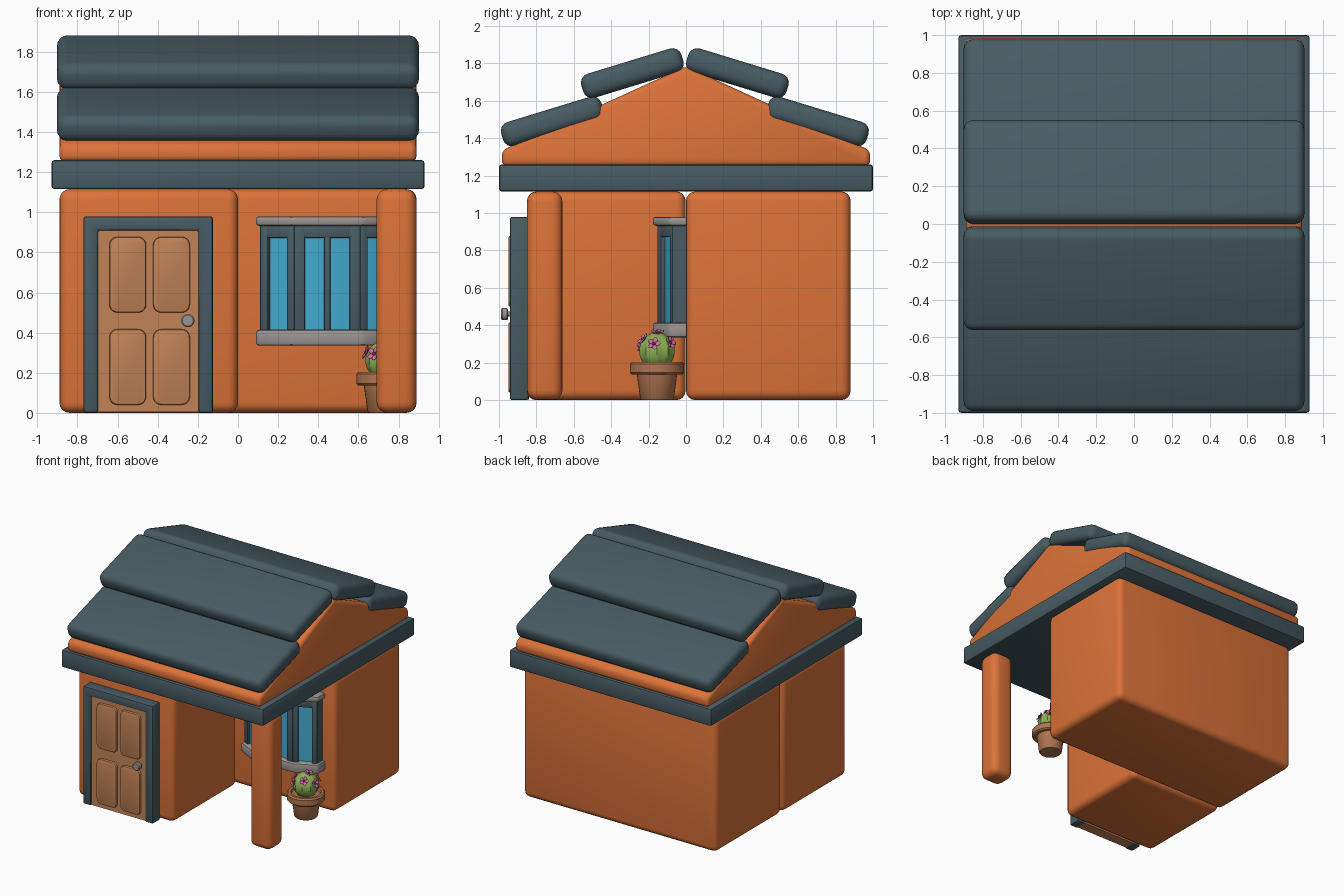
import bpy, bmesh, math
from mathutils import Vector, Matrix

if "Cube" in bpy.data.objects:
    bpy.data.objects.remove(bpy.data.objects["Cube"])


def material(name, r, g, b):
    m = bpy.data.materials.new(name)
    m.diffuse_color = (r, g, b, 1)
    m.use_nodes = True
    m.node_tree.nodes["Principled BSDF"].inputs["Base Color"].default_value = m.diffuse_color
    return m


ORANGE = material("orange_wall", 0.72, 0.17, 0.04)
SLATE = material("slate", 0.065, 0.107, 0.127)
WOOD = material("door_wood", 0.55, 0.23, 0.095)
STONE = material("grey_stone", 0.33, 0.30, 0.29)
GLASS = material("blue_glass", 0.055, 0.40, 0.62)
CLAY = material("pot_clay", 0.44, 0.18, 0.08)
GREEN = material("cactus_green", 0.26, 0.44, 0.09)
PINK = material("petal_pink", 0.65, 0.17, 0.36)
PLUM = material("flower_plum", 0.18, 0.03, 0.08)


def finish(name, bm, mats, bevel=0, segs=3):
    bmesh.ops.recalc_face_normals(bm, faces=bm.faces)
    me = bpy.data.meshes.new(name)
    bm.to_mesh(me)
    bm.free()
    for m in mats:
        me.materials.append(m)
    ob = bpy.data.objects.new(name, me)
    bpy.context.collection.objects.link(ob)
    bpy.ops.object.select_all(action='DESELECT')
    ob.select_set(True)
    bpy.context.view_layer.objects.active = ob
    if bevel:
        mod = ob.modifiers.new("round", 'BEVEL')
        mod.width, mod.segments = bevel, segs
        mod.limit_method = 'ANGLE'
        mod.angle_limit = math.radians(20)
        bpy.ops.object.modifier_apply(modifier="round")
    bpy.ops.object.shade_smooth_by_angle(angle=math.radians(35))
    return ob


def box(name, x, y, z, mat, bevel=0, segs=3, tilt=None):
    """Box from (low, high) ranges; tilt is an optional rotation about its centre."""
    bm = bmesh.new()
    c = Vector([(a[0] + a[1]) / 2 for a in (x, y, z)])
    s = [a[1] - a[0] for a in (x, y, z)]
    bmesh.ops.create_cube(bm, size=1)
    bm.transform(Matrix.Translation(c) @ (tilt or Matrix()) @ Matrix.Diagonal((*s, 1)))
    return finish(name, bm, [mat], bevel, segs)


def prism(name, pts, lo, hi, place, mat, bevel=0, segs=3):
    """Extrude a 2D outline from lo to hi; place(a, b, d) gives the 3D point."""
    bm = bmesh.new()
    rings = [[bm.verts.new(place(a, b, d)) for a, b in pts] for d in (lo, hi)]
    n = len(pts)
    bm.faces.new(rings[0])
    bm.faces.new(rings[1])
    for i in range(n):
        j = (i + 1) % n
        bm.faces.new((rings[0][i], rings[0][j], rings[1][j], rings[1][i]))
    return finish(name, bm, [mat], bevel, segs)


def lathe(name, prof, mat, matrix, n=24):
    """Revolve an (r, z) profile that starts and ends on the axis."""
    bm = bmesh.new()
    vs = [bm.verts.new((r, 0, z)) for r, z in prof]
    es = [bm.edges.new(p) for p in zip(vs, vs[1:])]
    bmesh.ops.spin(bm, geom=vs + es, axis=(0, 0, 1), cent=(0, 0, 0), angle=math.tau, steps=n)
    bmesh.ops.remove_doubles(bm, verts=bm.verts, dist=1e-4)
    bm.transform(matrix)
    return finish(name, bm, [mat])


def plan(a, b, d): return (a, b, d)
def side(a, b, d): return (d, a, b)
def front(a, b, d): return (a, d, b)


# House body: back block, entrance block, porch pillar
box("back_block", (-.89, .89), (0, .88), (0, 1.115), ORANGE, .05, 4)
box("entrance_block", (-.89, 0), (-.85, -.002), (0, 1.115), ORANGE, .05, 4)
box("porch_pillar", (.69, .89), (-.85, -.66), (0, 1.115), ORANGE, .055, 4)

# Eave slab and gable
box("eave_slab", (-.93, .93), (-1, 1), (1.115, 1.26), SLATE, .015, 2)
prism("gable", [(-.985, 1.25), (.985, 1.25), (.985, 1.335), (0, 1.785), (-.985, 1.335)],
      -.89, .89, side, ORANGE, .03)

# Roof: two overlapping rounded sheets per slope
for label, s, shift in (("front", -1, -.012), ("back", 1, 0)):
    for level, cy, cz in (("lower", .703, 1.49), ("upper", .275, 1.748)):
        y = s * cy + shift
        box(f"{label}_{level}_roof_sheet", (-.902, .902), (y - .28, y + .28),
            (cz - .067, cz + .067), SLATE, .05, 4,
            Matrix.Rotation(math.radians(-17 * s), 4, 'X'))

# Door: frame, leaf, four raised panels, knob
prism("door_frame", [(-.77, 0), (-.77, .98), (-.125, .98), (-.125, 0),
                     (-.198, 0), (-.198, .91), (-.698, .91), (-.698, 0)],
      -.942, -.84, front, SLATE, .012, 2)
box("door_leaf", (-.70, -.196), (-.93, -.84), (.004, .912), WOOD)
for x in (-.641, -.423):
    for z in (.04, .5):
        bm = bmesh.new()
        bmesh.ops.create_cube(bm, size=1)
        bm.transform(Matrix.Translation((x + .0915, -.925, z + .1885))
                     @ Matrix.Diagonal((.183, .05, .377, 1)))
        # round the outline, then soften the front rim
        es = [e for e in bm.edges if abs(e.verts[0].co.y - e.verts[1].co.y) > .01]
        bmesh.ops.bevel(bm, geom=es, offset=.04, segments=5, profile=.5, affect='EDGES')
        finish("door_panel", bm, [WOOD], .01, 2)
lathe("door_knob", [(0, 0), (.014, 0), (.014, .022), (.027, .022), (.033, .028),
                    (.033, .052), (.027, .059), (0, .059)], STONE,
      Matrix.Translation((-.25, -.93, .46)) @ Matrix.Rotation(math.pi / 2, 4, 'X'))

# Bay window, symmetric about its centre line
CX = .445


def bay(half, mid, shoulder, nose):
    return [(CX - half, .03), (CX - half, shoulder), (CX - mid, nose),
            (CX + mid, nose), (CX + half, shoulder), (CX + half, .03)]


prism("window_sill", bay(.355, .18, -.09, -.177), .335, .415, plan, STONE, .015, 2)
prism("window_lintel", bay(.355, .18, -.09, -.177), .932, .98, plan, STONE, .015, 2)
prism("window_glass", bay(.315, .155, -.055, -.128), .40, .935, plan, GLASS)
corners = bay(.335, .165, -.072, -.152)


def bar(name, p, q, t0, t1, z0, z1):
    """Frame bar along wall p-q between distances t0 and t1, sunk into the bay."""
    d = (q - p).normalized()
    inward = Vector((-d.y, d.x)) * .045
    pts = [p + d * t0, p + d * t1, p + d * t1 + inward, p + d * t0 + inward]
    prism(name, [tuple(v) for v in pts], z0, z1, plan, SLATE, .008, 2)


for i, label in ((1, "left"), (2, "middle"), (3, "right")):
    p, q = Vector(corners[i]), Vector(corners[i + 1])
    L = (q - p).length
    w = .055 if i == 2 else .042
    bar(f"{label}_window_post", p, q, 0, w, .40, .94)
    bar(f"{label}_window_post", p, q, L - w, L, .40, .94)
    bar(f"{label}_window_head", p, q, w - .01, L - w + .01, .872, .94)
    if i == 2:
        bar("window_mullion", p, q, L / 2 - .016, L / 2 + .016, .40, .88)
for s, label in ((-1, "left"), (1, "right")):
    x = sorted((CX + s * .335, CX + s * .30))
    box(f"{label}_window_return", x, (-.07, .02), (.40, .94), SLATE)

# Flower pot with cactus
POT = Matrix.Translation((.735, -.155, 0))
lathe("pot", [(0, 0), (.083, 0), (.09, .008), (.108, .14), (.135, .137), (.145, .147),
              (.145, .193), (.135, .205), (.115, .205), (.108, .185), (0, .185)], CLAY, POT, 32)
bm = bmesh.new()
bmesh.ops.create_uvsphere(bm, u_segments=40, v_segments=16, radius=1)
for v in bm.verts:
    a = math.atan2(v.co.y, v.co.x)
    k = .096 + .004 * math.cos(10 * a) * math.hypot(v.co.x, v.co.y)
    v.co = Vector((v.co.x * k, v.co.y * k, v.co.z * .1 + .262))
bm.transform(POT)
finish("cactus", bm, [GREEN])

# Five-petalled flowers on the cactus
for az, el in ((0, 75), (-10, 22), (-125, 18), (-65, 38), (50, 25), (130, 30), (185, 22)):
    a, e = math.radians(az), math.radians(el)
    d = Vector((math.cos(e) * math.cos(a), math.cos(e) * math.sin(a), math.sin(e)))
    M = POT @ Matrix.Translation(d * .1 + Vector((0, 0, .262))) @ d.to_track_quat('Z', 'Y').to_matrix().to_4x4()
    bm = bmesh.new()
    for k in range(5):
        bmesh.ops.create_uvsphere(bm, u_segments=10, v_segments=6, radius=1,
                                  matrix=M @ Matrix.Rotation(k * math.tau / 5, 4, 'Z')
                                  @ Matrix.Translation((.021, 0, .006))
                                  @ Matrix.Rotation(-.35, 4, 'Y')
                                  @ Matrix.Diagonal((.017, .013, .005, 1)))
    n = len(bm.faces)
    bmesh.ops.create_uvsphere(bm, u_segments=10, v_segments=6, radius=.009,
                              matrix=M @ Matrix.Translation((0, 0, .005)))
    for i, f in enumerate(bm.faces):
        f.material_index = int(i >= n)
    finish("flower", bm, [PINK, PLUM])
